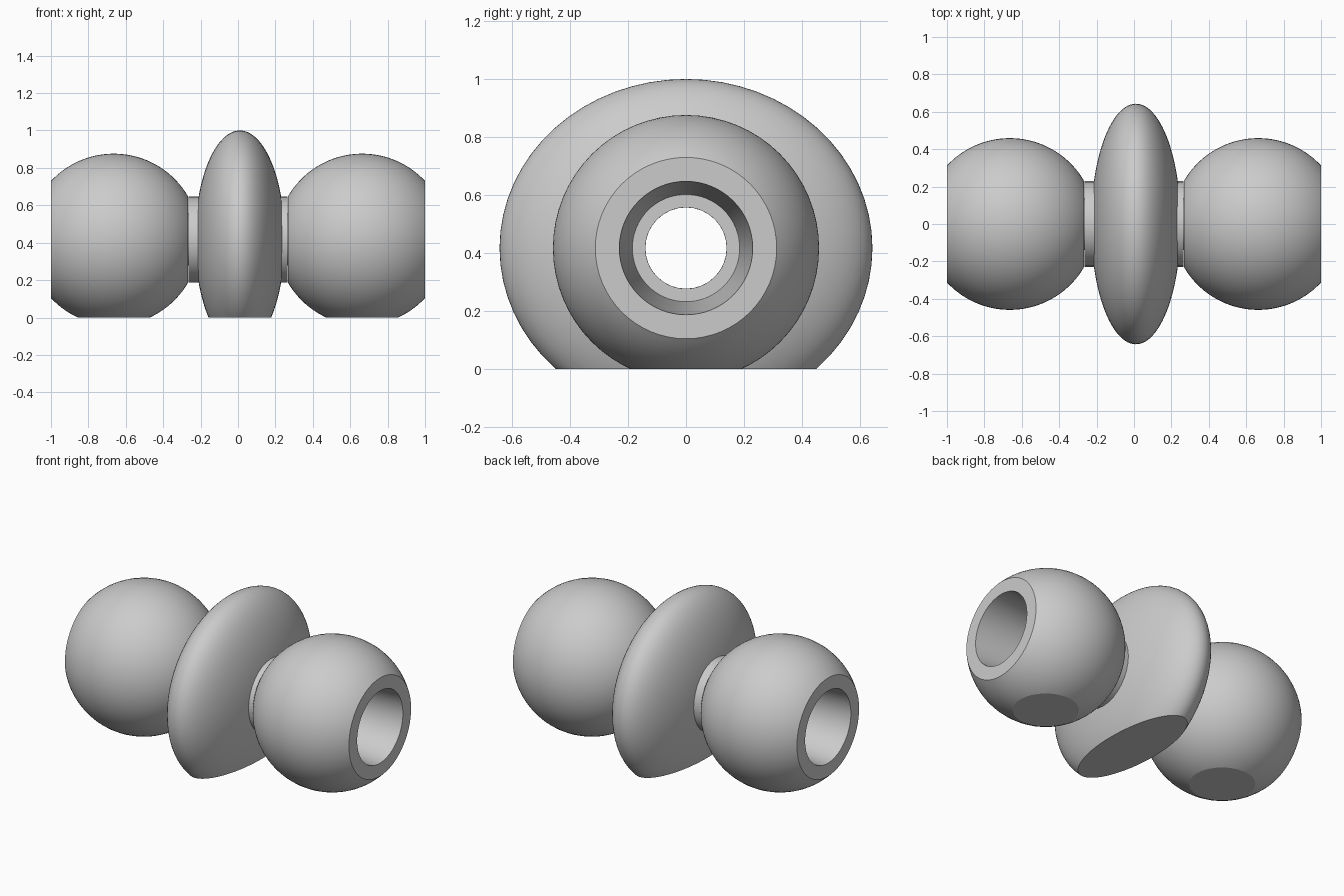
import bpy, bmesh
from math import sin, cos, tau, asin, pi

if "Cube" in bpy.data.objects:
    bpy.data.objects.remove(bpy.data.objects["Cube"])

AXIS_Z = 0.417
BALL_X, BALL_R = 0.664, 0.459
NECK_X, NECK_R = 0.265, 0.229
BORE_R = 0.14
SIDES = 64

grey = bpy.data.materials.new("plain grey")
grey.use_nodes = True
colour = (0.6, 0.6, 0.6, 1)
grey.diffuse_color = colour
grey.node_tree.nodes["Principled BSDF"].inputs["Base Color"].default_value = colour


def arc(centre, rx, rr, start, end, steps=40):
    """Profile points (x, radius) along an elliptical arc."""
    angles = [start + (end - start) * i / steps for i in range(steps + 1)]
    return [(centre + rx * cos(a), rr * sin(a)) for a in angles]


def revolve(name, profile, squash=1.0, mirror=False, sides=SIDES):
    """Revolve a profile around the x axis, then trim it flat on the floor."""
    bm = bmesh.new()
    sign = -1 if mirror else 1
    rings = [[bm.verts.new((sign * x, r * cos(tau * i / sides),
                            AXIS_Z + squash * r * sin(tau * i / sides)))
              for i in range(sides)] for x, r in profile]
    for a, b in zip(rings, rings[1:]):
        for i in range(sides):
            j = (i + 1) % sides
            quad = (a[i], a[j], b[j], b[i])
            bm.faces.new(quad if mirror else quad[::-1])
    cut = bmesh.ops.bisect_plane(bm, geom=bm.verts[:] + bm.edges[:] + bm.faces[:],
                                 plane_co=(0, 0, 0), plane_no=(0, 0, 1),
                                 clear_inner=True)
    rim = [e for e in cut["geom_cut"] if isinstance(e, bmesh.types.BMEdge)]
    if rim:
        for face in bmesh.ops.edgeloop_fill(bm, edges=rim)["faces"]:
            face.normal_update()
            if face.normal.z > 0:
                face.normal_flip()
    mesh = bpy.data.meshes.new(name)
    bm.to_mesh(mesh)
    bm.free()
    mesh.materials.append(grey)
    obj = bpy.data.objects.new(name, mesh)
    bpy.context.collection.objects.link(obj)
    bpy.ops.object.select_all(action="DESELECT")
    obj.select_set(True)
    bpy.context.view_layer.objects.active = obj
    bpy.ops.object.shade_smooth_by_angle()


# Balls: outer sphere, flat end, tapered socket, step and narrow bore
inner = pi - asin(NECK_R / BALL_R)
outer = pi / 2 - asin((1 - BALL_X) / BALL_R)
ball = arc(BALL_X, BALL_R, BALL_R, inner, outer)
ball += [(1, 0.23), (0.4, 0.185), (0.4, BORE_R), (NECK_X, BORE_R)]
revolve("left_ball", ball)
revolve("right_ball", ball, mirror=True)

# Neck tube joining the balls
revolve("neck", [(-NECK_X, BORE_R), (-NECK_X, NECK_R),
                 (NECK_X, NECK_R), (NECK_X, BORE_R), (-NECK_X, BORE_R)], sides=32)

# Central flattened disc, starting inside the neck wall
disc_r = 0.643
edge = asin(0.2 / disc_r)
revolve("disc", arc(0.01, 0.24, disc_r, pi - edge, edge), squash=0.583 / disc_r)
